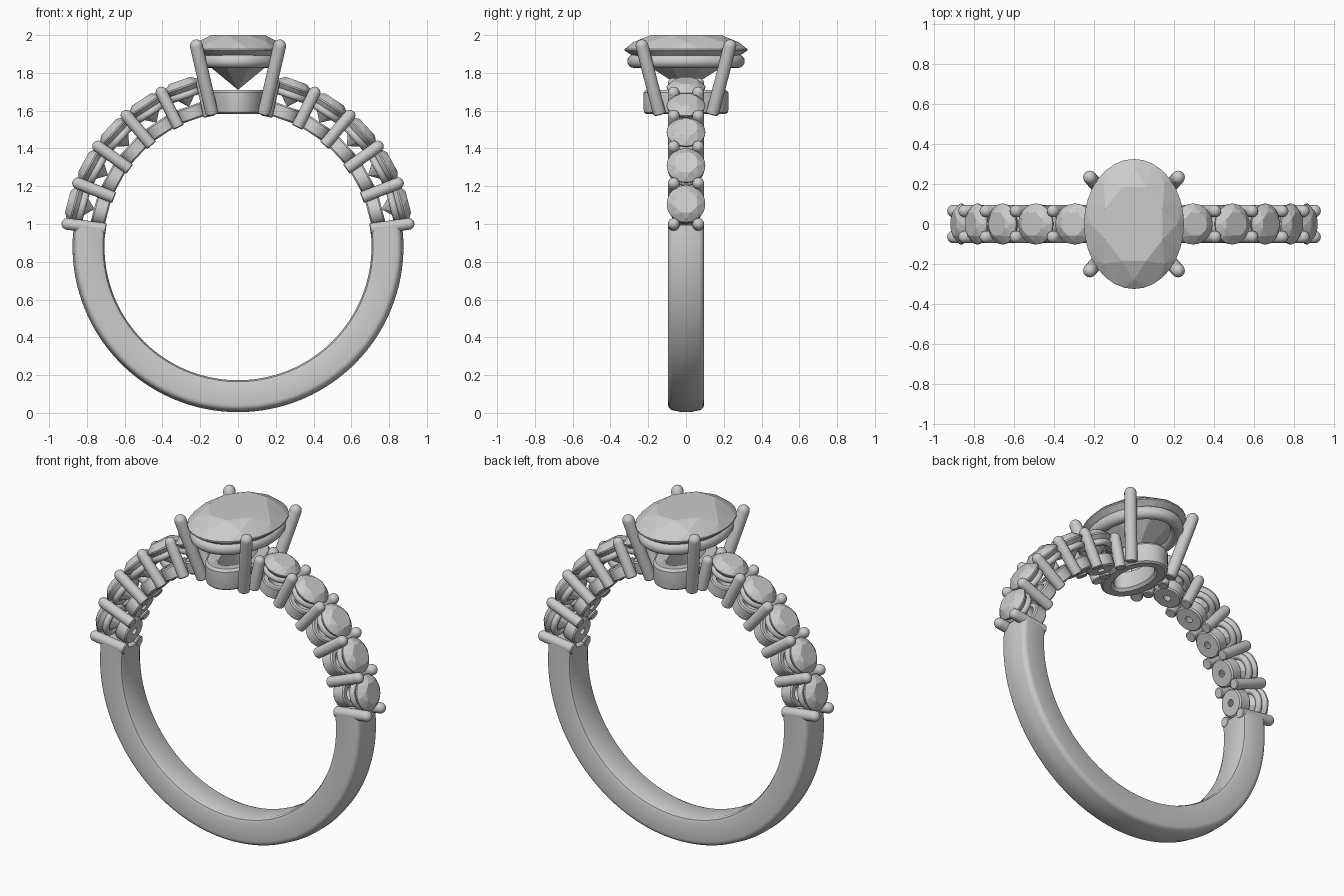
import bpy, bmesh
from math import sin, cos, pi, radians
from mathutils import Matrix, Vector

if "Cube" in bpy.data.objects:
    bpy.data.objects.remove(bpy.data.objects["Cube"])

CZ = 0.88          # height of the ring centre
R_IN, R_OUT = 0.707, 0.876


def finish(name, bm, matrix, smooth=True):
    bmesh.ops.remove_doubles(bm, verts=bm.verts, dist=1e-5)
    bmesh.ops.recalc_face_normals(bm, faces=bm.faces)
    me = bpy.data.meshes.new(name)
    bm.to_mesh(me)
    bm.free()
    ob = bpy.data.objects.new(name, me)
    bpy.context.collection.objects.link(ob)
    ob.matrix_world = matrix
    if smooth:
        bpy.ops.object.select_all(action='DESELECT')
        ob.select_set(True)
        bpy.context.view_layer.objects.active = ob
        bpy.ops.object.shade_smooth_by_angle(angle=radians(35))
    return ob


def lathe(name, profile, rx=0.0, ry=0.0, matrix=Matrix(), seg=32, closed=True):
    """Turn (offset, z) points round an ellipse with radii rx, ry."""
    bm = bmesh.new()
    rows = [[bm.verts.new(((rx + d) * cos(t), (ry + d) * sin(t), z)) for d, z in profile]
            for t in (2 * pi * i / seg for i in range(seg))]
    n = len(profile)
    for i in range(seg):
        a, b = rows[i], rows[(i + 1) % seg]
        for j in range(n if closed else n - 1):
            k = (j + 1) % n
            bm.faces.new((a[j], a[k], b[k], b[j]))
    return finish(name, bm, matrix)


def circle(r, z, n=12):
    return [(r * cos(2 * pi * i / n), z + r * sin(2 * pi * i / n)) for i in range(n)]


def prong(name, start, end, r, matrix=Matrix()):
    """Round bar with a flat foot and a domed tip."""
    start, end = Vector(start), Vector(end)
    d = end - start
    h = d.length
    prof = [(0, 0), (r * 0.85, 0), (r, r * 0.15)]
    prof += [(r * cos(t), h - r + r * sin(t)) for t in (pi / 2 * i / 5 for i in range(6))]
    m = matrix @ Matrix.Translation(start) @ d.to_track_quat('Z', 'Y').to_matrix().to_4x4()
    lathe(name, prof, matrix=m, seg=16, closed=False)


def gem(name, rx, ry, culet, girdle, table, matrix=Matrix()):
    """Brilliant cut stone: hull of table, crown, girdle, pavilion and culet."""
    bm = bmesh.new()
    crown, depth = table - girdle, girdle - culet

    def ring(n, s, z, off=0.0):
        for i in range(n):
            t = 2 * pi * (i + off) / n
            bm.verts.new((s * rx * cos(t), s * ry * sin(t), z))
    ring(8, 0.62, table, 0.5)
    ring(8, 0.86, girdle + crown * 0.52)
    ring(32, 1.0, girdle + 0.004)
    ring(32, 1.0, girdle - 0.004)
    ring(8, 0.60, girdle - depth * 0.46, 0.5)
    bm.verts.new((0, 0, culet))
    bmesh.ops.convex_hull(bm, input=bm.verts)
    finish(name, bm, matrix, smooth=False)


# plain lower band: rounded section swept round the bottom
A0 = radians(7.5)
b = 0.03
section = [(R_IN, -0.07), (R_IN, 0.07), (R_IN + 0.008, 0.088), (R_IN + 0.025, 0.095)]
section += [(R_OUT - 0.009 - b + b * sin(t), 0.095 - b + b * cos(t))
            for t in (pi / 2 * i / 5 for i in range(6))]
section += [(R_OUT, 0.025)]
section += [(r, -y) for r, y in reversed(section[2:])]
bm = bmesh.new()
rows = []
for i in range(97):
    t = A0 - (pi + 2 * A0) * i / 96
    rows.append([bm.verts.new((r * cos(t), y, r * sin(t))) for r, y in section])
for p, q in zip(rows, rows[1:]):
    for j in range(len(section)):
        k = (j + 1) % len(section)
        bm.faces.new((p[j], p[k], q[k], q[j]))
bm.faces.new(rows[0])
bm.faces.new(rows[-1])
finish("band", bm, Matrix.Translation((0, 0, CZ)))

# shoulders: five stones a side, each on a cup and a ring, with shared prongs
for side, label in ((1, "right"), (-1, "left")):
    def frame(deg):
        return Matrix.Translation((0, 0, CZ)) @ Matrix.Rotation(side * radians(90 - deg), 4, 'Y')
    for i in range(5):
        m = frame(14.7 + 14 * i)
        gem(f"{label}_stone_{i}", 0.102, 0.102, 0.785, 0.893, 0.932, m)
        lathe(f"{label}_stone_ring_{i}", circle(0.019, 0.85), 0.077, 0.077, m)
        lathe(f"{label}_cup_{i}", [(0.02, 0.712), (0.072, 0.712), (0.08, 0.72), (0.08, 0.78),
                                   (0.074, 0.788), (0.05, 0.788)], matrix=m)
    for i in range(6):
        m = frame(7.6 + 14 * i)
        top = 0.942 if i < 5 else 0.915
        for y in (-0.065, 0.065):
            prong(f"{label}_prong_{i}", (0, y, 0.705), (0, y, top), 0.031, m)

# head: oval base, gallery ring, four splayed prongs and the oval stone
lathe("head_base", [(-0.075, 1.60), (-0.06, 1.585), (-0.015, 1.582), (-0.004, 1.59), (0, 1.605),
                    (0, 1.695), (-0.012, 1.71), (-0.06, 1.71), (-0.075, 1.70)],
      0.15, 0.225, seg=64)
lathe("gallery_ring", circle(0.036, 1.862, 16), 0.2, 0.275, seg=64)
for sx in (-1, 1):
    for sy in (-1, 1):
        prong("head_prong", (sx * 0.137, sy * 0.14, 1.582), (sx * 0.228, sy * 0.241, 1.975), 0.034)
gem("centre_stone", 0.25, 0.325, 1.71, 1.922, 2.0)
